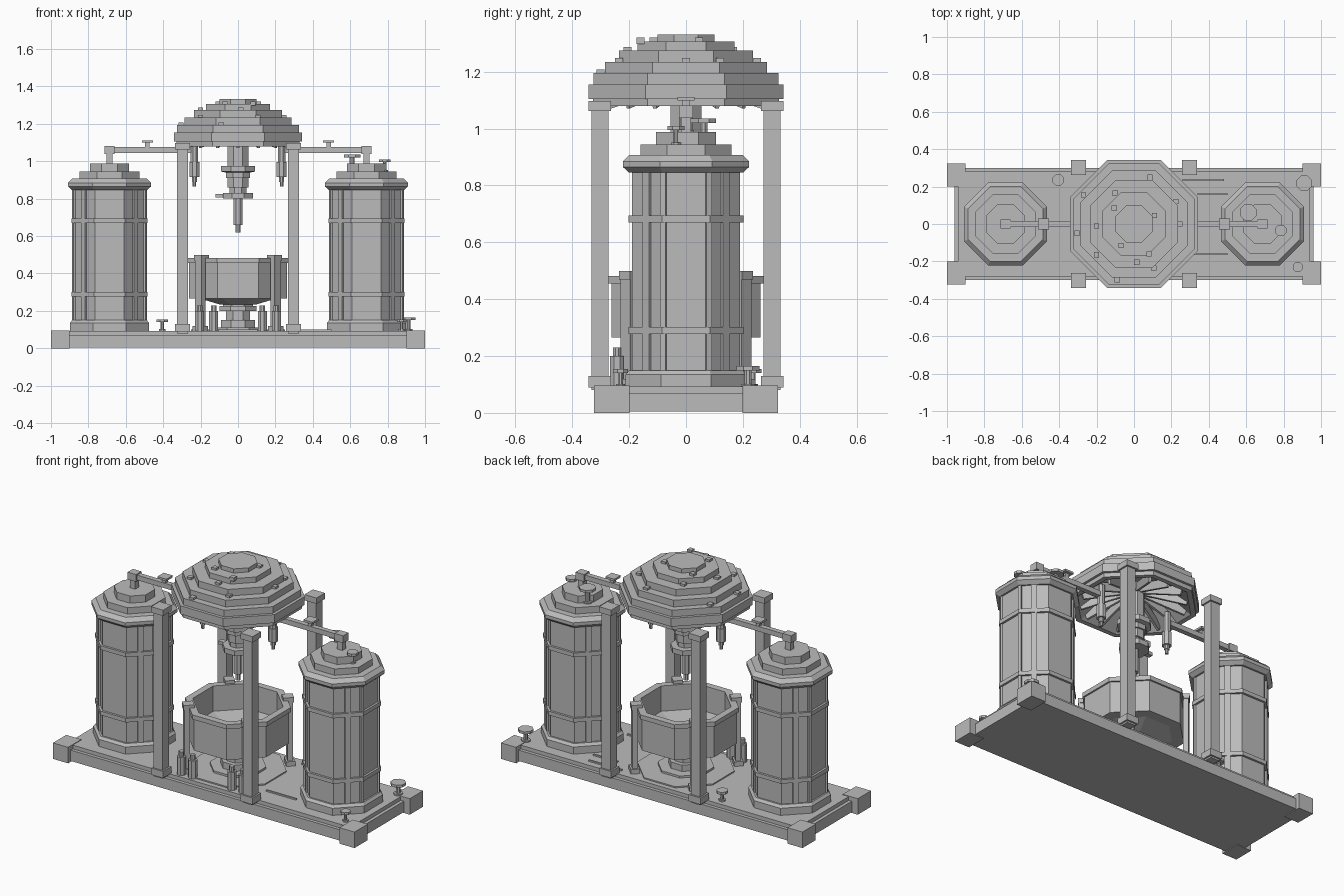
import bpy, bmesh, math
from mathutils import Matrix, Vector

cube = bpy.data.objects.get("Cube")
if cube:
    bpy.data.objects.remove(cube, do_unlink=True)

grey = bpy.data.materials.new("plain_grey")
grey.use_nodes = True
COLOUR = (0.5, 0.5, 0.5, 1)
grey.diffuse_color = COLOUR
grey.node_tree.nodes["Principled BSDF"].inputs["Base Color"].default_value = COLOUR


def finish(name, bm):
    bmesh.ops.recalc_face_normals(bm, faces=bm.faces[:])
    mesh = bpy.data.meshes.new(name)
    bm.to_mesh(mesh)
    bm.free()
    mesh.materials.append(grey)
    obj = bpy.data.objects.new(name, mesh)
    bpy.context.collection.objects.link(obj)
    return obj


def box(name, centre, size, turn=0, tilt=0):
    """Box with its centre, full size, turn about z and tilt about its own y."""
    bm = bmesh.new()
    mat = (Matrix.Translation(centre) @ Matrix.Rotation(turn, 4, 'Z')
           @ Matrix.Rotation(tilt, 4, 'Y') @ Matrix.Diagonal((*size, 1)))
    bmesh.ops.create_cube(bm, size=1, matrix=mat)
    return finish(name, bm)


def lathe(name, profile, x=0, y=0, sides=8):
    """Turn (half width across flats, z) points into a faceted solid."""
    bm = bmesh.new()
    step = 2 * math.pi / sides
    rings = []
    for half, z in profile:
        r = half / math.cos(step / 2)
        rings.append([bm.verts.new((x + r * math.cos((i + .5) * step),
                                    y + r * math.sin((i + .5) * step), z))
                      for i in range(sides)])
    for a, b in zip(rings, rings[1:]):
        for i in range(sides):
            j = (i + 1) % sides
            bm.faces.new((a[i], a[j], b[j], b[i]))
    bm.faces.new(rings[0][::-1])
    bm.faces.new(rings[-1])
    return finish(name, bm)


def stepped(tiers):
    """Profile for stacked tiers given as (half width, bottom, top)."""
    return [p for half, low, high in tiers for p in ((half, low), (half, high))]


def valve(name, x, y, low, high, r):
    lathe(name, stepped([(r * .6, low, low + .012), (r * .3, low + .012, high - .015),
                         (r, high - .015, high)]), x, y)


# Base slab with corner blocks
box("base_slab", (0, 0, .0375), (1.92, .6, .065))
box("base_top", (0, 0, .05), (1.88, .56, .085))
for sx in (-1, 1):
    for sy in (-1, 1):
        box("corner_block", (sx * .95, sy * .262, .048), (.1, .125, .096))

# Four corner posts with feet and caps
for sx in (-1, 1):
    for sy in (-1, 1):
        x, y = sx * .297, sy * .303
        box("post", (x, y, .58), (.06, .06, 1))
        box("post_foot", (x, y, .11), (.08, .08, .04))
        box("post_cap", (x, y, 1.08), (.08, .08, .035))

# Tanks with bands, stepped lids and vertical ribs
for side in (-1, 1):
    cx = side * .687
    lathe("tank_body", [(.19, .09), (.19, .86)], cx)
    lathe("tank_foot", [(.212, .09), (.212, .135), (.2, .15)], cx)
    for z in (.29, .682):
        lathe("tank_band", [(.203, z - .012), (.203, z + .012)], cx)
    lathe("tank_lid", [(.2, .845), (.222, .865), (.222, .885), (.2, .907), (.16, .907),
                       (.16, .945), (.105, .945), (.105, .988)], cx)
    for i in range(4):
        a = math.pi / 4 + i * math.pi / 2
        box("tank_rib", (cx + .19 * math.cos(a), .19 * math.sin(a), .48), (.02, .032, .76), a)
    for sx in (-1, 1):
        for sy in (-1, 1):
            box("tank_edge_rib", (cx + sx * .188, sy * .079, .48), (.016, .02, .76), sx * sy * math.pi / 8)

    # Feed pipe from tank lid to dome
    box("pipe_riser", (cx, 0, 1.02), (.034, .034, .08))
    box("pipe_elbow", (cx, 0, 1.06), (.056, .05, .044))
    box("feed_pipe", (side * .47, 0, 1.06), (.44, .03, .03))
    box("pipe_valve_stem", (side * .484, 0, 1.09), (.024, .024, .03))
    box("pipe_valve_handle", (side * .484, 0, 1.105), (.06, .06, .012))

    # Small side nozzle under the dome
    lathe("side_nozzle", stepped([(.009, .865, .89), (.014, .89, .915), (.026, .915, .995),
                                  (.02, .995, 1.12)]), side * .233)

# Stepped dome, hollow below
TIERS = [(.328, 1.08, 1.105), (.343, 1.105, 1.155), (.325, 1.155, 1.195), (.285, 1.195, 1.235),
         (.235, 1.235, 1.275), (.17, 1.275, 1.307), (.1, 1.307, 1.332)]
lathe("dome", [(.07, 1.2), (.2, 1.16), (.3, 1.08)] + stepped(TIERS))
for i in range(16):
    a = i * math.pi / 8
    box("dome_spoke", (.18 * math.cos(a), .18 * math.sin(a), 1.13), (.24, .014, .05), a, .3)

# Small studs scattered over the dome tiers
STUDS = [(.085, .25), (-.1, .165), (-.105, .085), (.11, .045), (.225, .12), (.245, 0),
         (-.27, .155), (-.2, -.01), (-.305, -.05), (-.07, -.115), (.015, -.205),
         (.105, -.235), (-.09, -.3), (-.2, -.165), (.08, -.16)]
for x, y in STUDS:
    reach = max(abs(x), abs(y), (abs(x) + abs(y)) / math.sqrt(2))
    top = max(high for half, low, high in TIERS if half >= reach)
    box("dome_stud", (x, y, top + .002), (.028, .028, .022))

# Central injector
lathe("injector", stepped([(.014, .62, .66), (.024, .66, .8), (.08, .8, .83), (.045, .83, .86),
                           (.055, .86, 1.2)]))
lathe("injector_collar", [(.065, .91), (.065, .94), (.09, .945), (.09, .975)])
box("injector_lever", (-.09, 0, .815), (.06, .03, .02))

# Bowl on a stepped pedestal
lathe("pedestal", stepped([(.25, .09, .1), (.145, .1, .112), (.09, .112, .15), (.065, .15, .2),
                           (.1, .2, .225), (.08, .225, .265)]))
lathe("bowl", [(.1, .235), (.2, .265), (.262, .265), (.262, .455), (.272, .455), (.272, .482),
               (.232, .482), (.232, .33), (.1, .3)])
for i in range(4):
    a = math.pi / 4 + i * math.pi / 2
    c, s = math.cos(a), math.sin(a)
    box("bowl_strut", (.285 * c, .285 * s, .285), (.03, .05, .39), a)
    box("bowl_clip", (.275 * c, .275 * s, .485), (.06, .055, .03), a)
    box("strut_foot", (.285 * c, .285 * s, .105), (.05, .07, .03), a)

# Bottles in front of the bowl
for x in (-.205, -.13, .13, .205):
    lathe("bottle", stepped([(.024, .09, .2), (.014, .2, .23)]), x, -.243)

# Valves on the base and on one tank
for x, y, low, high, r in [(-.405, .235, .09, .155, .03), (.91, .218, .09, .165, .04),
                           (.875, -.23, .09, .155, .026), (.61, .062, .94, 1.035, .044),
                           (.785, -.035, .94, 1.01, .03)]:
    valve("hand_valve", x, y, low, high, r)

# Thin conduits lying on the base
for x, y, length in [(.37, .235, .22), (.42, .16, .16), (.4, -.16, .2)]:
    box("conduit", (x, y, .095), (length, .01, .012))
